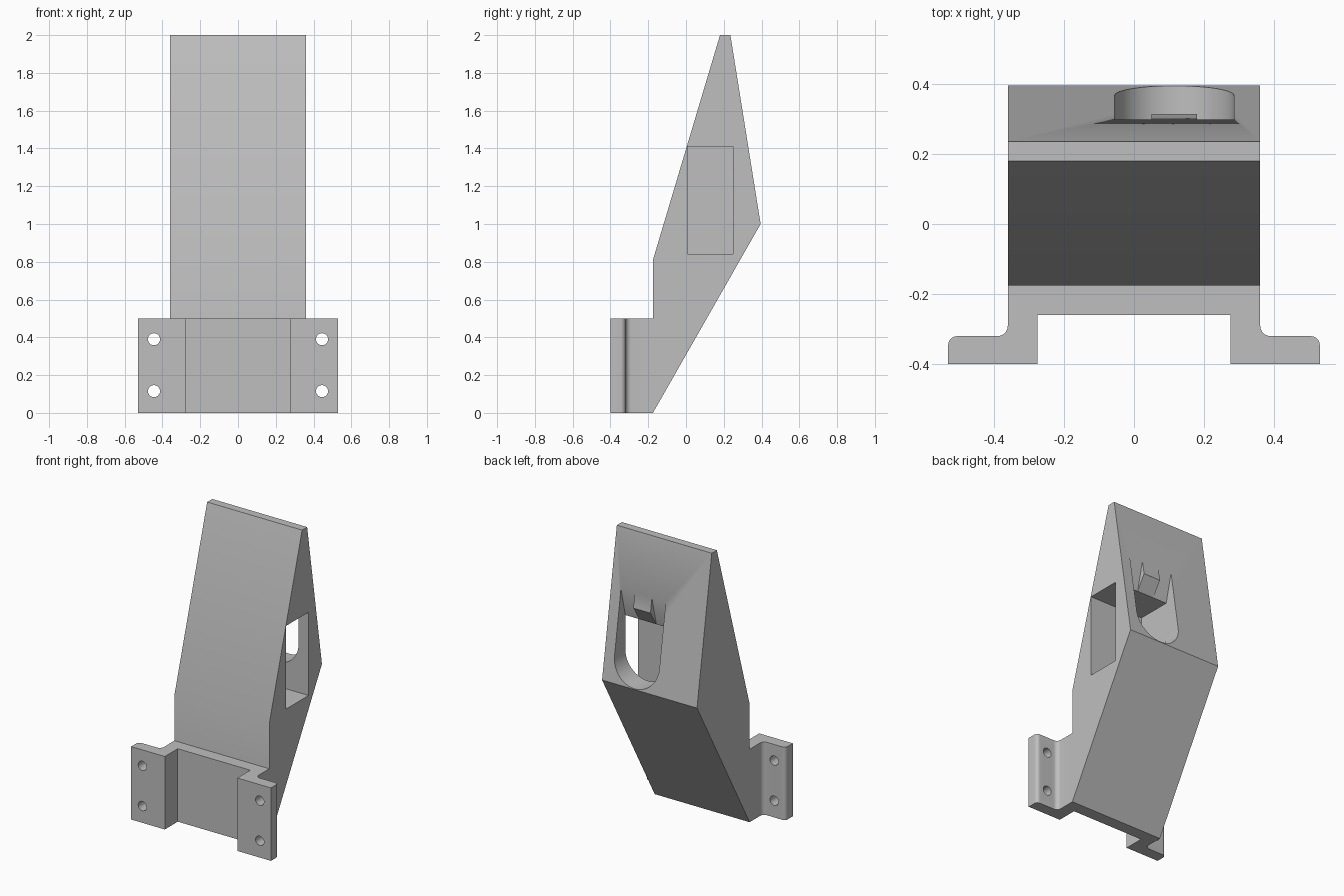
import bpy, bmesh
from math import radians, sin, cos
from mathutils import Vector

cube = bpy.data.objects.get("Cube")
if cube:
    bpy.data.objects.remove(cube)

grey = bpy.data.materials.new("plain grey")
grey.use_nodes = True
colour = (0.52, 0.52, 0.52, 1)
grey.diffuse_color = colour
grey.node_tree.nodes["Principled BSDF"].inputs["Base Color"].default_value = colour


def prism(name, profile, axis, start, end):
    """Extrude a 2D profile along an axis; the profile holds the other two axes in order."""
    def place(p, depth):
        co = list(p)
        co.insert("xyz".index(axis), depth)
        return Vector(co)
    bm = bmesh.new()
    face = bm.faces.new([bm.verts.new(place(p, start)) for p in profile])
    top = bmesh.ops.extrude_face_region(bm, geom=[face])["geom"]
    shift = place((0, 0), end - start)
    bmesh.ops.translate(bm, vec=shift, verts=[v for v in top if isinstance(v, bmesh.types.BMVert)])
    bmesh.ops.recalc_face_normals(bm, faces=bm.faces)
    mesh = bpy.data.meshes.new(name)
    bm.to_mesh(mesh)
    bm.free()
    mesh.materials.append(grey)
    obj = bpy.data.objects.new(name, mesh)
    bpy.context.collection.objects.link(obj)
    return obj


def arc(cx, cy, r, a0, a1, steps):
    angles = [radians(a0 + (a1 - a0) * i / steps) for i in range(steps + 1)]
    return [(cx + r * cos(a), cy + r * sin(a)) for a in angles]


def rect(a0, a1, b0, b1):
    return [(a0, b0), (a1, b0), (a1, b1), (a0, b1)]


def cut(target, cutter):
    mod = target.modifiers.new("cut", "BOOLEAN")
    mod.operation = "DIFFERENCE"
    mod.solver = "EXACT"
    mod.object = cutter
    bpy.context.view_layer.update()
    with bpy.context.temp_override(object=target, active_object=target):
        bpy.ops.object.modifier_apply(modifier=mod.name)
    bpy.data.objects.remove(cutter)


# Leaning wedge body
half = 0.36
body = prism("wedge_body", [(-0.175, 0), (0.395, 1), (0.235, 2), (0.18, 2), (-0.175, 0.81)],
             "x", -half, half)

# Side pocket, open on the left side only
slot_l, slot_r, pocket_top, pocket_back = -0.055, 0.285, 1.41, 0.25
cut(body, prism("pocket_cutter", rect(0.008, pocket_back, 0.84, pocket_top), "x", slot_l, 0.5))

# Round-bottomed slot through the back face
mid, radius = (slot_l + slot_r) / 2, (slot_r - slot_l) / 2
slot = arc(mid, 1.175, radius, 180, 360, 32) + [(slot_r, pocket_top), (slot_l, pocket_top)]
cut(body, prism("slot_cutter", slot, "y", 0.2, 0.5))


# Sloped slot ceiling: two tall notches with a shorter tooth between them
def ceiling(x0, x1, y, z):
    profile = [(pocket_back, 1.36), (pocket_back, pocket_top), (y, z), (0.5, z), (0.5, 1.36)]
    cut(body, prism("ceiling_cutter", profile, "x", x0, x1))


ceiling(slot_l, slot_r, 0.313, 1.51)
ceiling(slot_l, 0.05, 0.298, 1.61)
ceiling(0.18, slot_r, 0.298, 1.61)

# Mounting bracket with rounded flanges
side = [(0.275, -0.26), (0.275, -0.4), (0.53, -0.4)]
side += arc(0.505, -0.345, 0.025, 0, 90, 8)
side += arc(0.39, -0.29, 0.03, 270, 180, 8)
side += [(half, -0.175)]
bracket = prism("mounting_bracket", side + [(-x, y) for x, y in reversed(side)], "z", 0, 0.5)

# Screw holes
for x in (-0.445, 0.445):
    for z in (0.115, 0.39):
        cut(bracket, prism("hole_cutter", arc(x, z, 0.032, 0, 345, 23), "y", -0.5, -0.3))

for obj in (body, bracket):
    bpy.ops.object.select_all(action="DESELECT")
    obj.select_set(True)
    bpy.context.view_layer.objects.active = obj
    bpy.ops.object.shade_smooth_by_angle(angle=radians(25))
